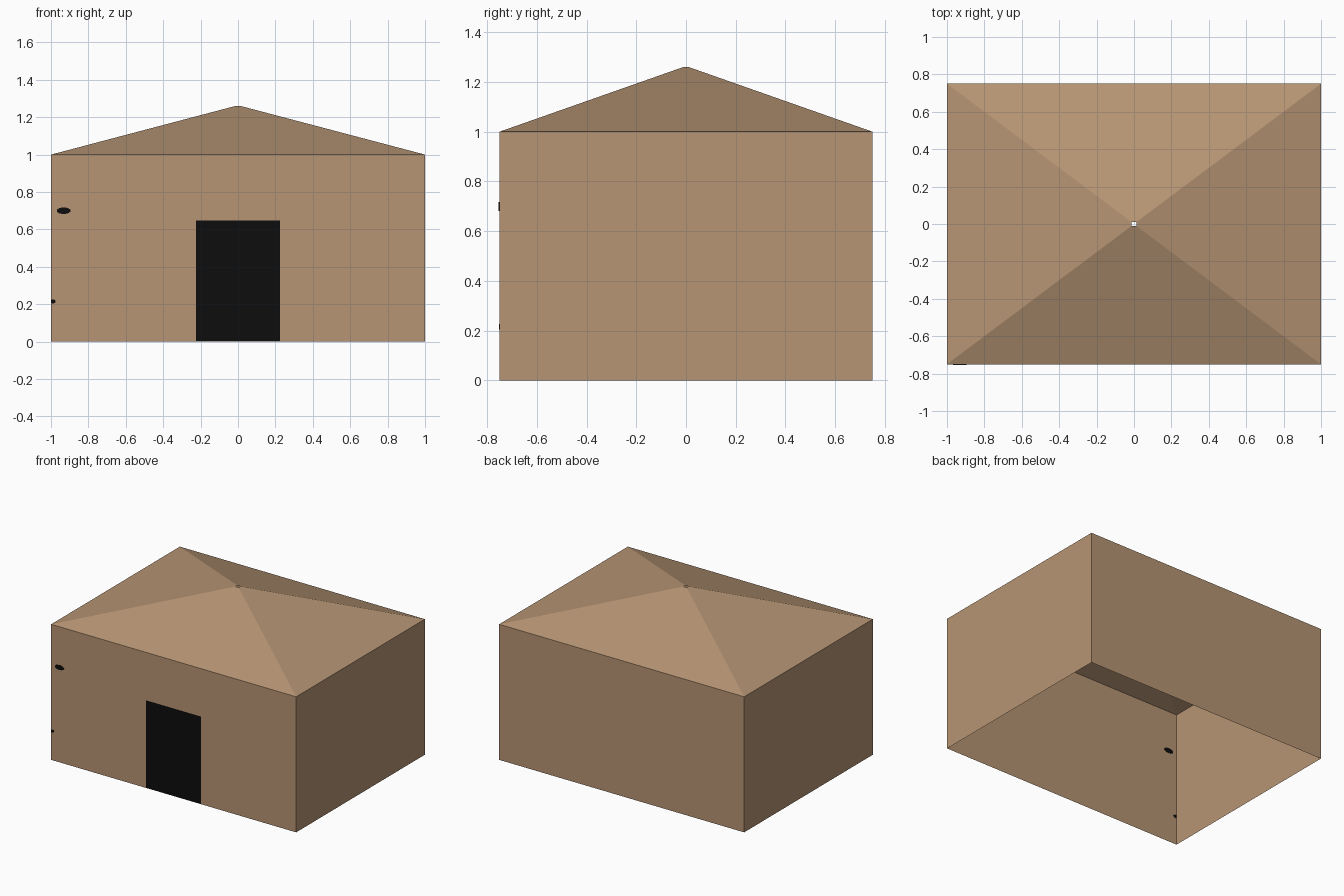
import bpy, bmesh, math
from mathutils import Matrix

if "Cube" in bpy.data.objects:
    bpy.data.objects.remove(bpy.data.objects["Cube"])


def material(name, rgb):
    m = bpy.data.materials.new(name)
    m.diffuse_color = (*rgb, 1)
    m.use_nodes = True
    m.node_tree.nodes["Principled BSDF"].inputs["Base Color"].default_value = m.diffuse_color
    return m


brown = material("mud_brown", (0.47, 0.298, 0.175))
black = material("black", (0.004, 0.004, 0.004))
HX, HY, WALL, PEAK = 1.0, 0.75, 1.0, 1.26


def finish(name, bm, mat):
    bmesh.ops.recalc_face_normals(bm, faces=bm.faces)
    me = bpy.data.meshes.new(name)
    bm.to_mesh(me)
    bm.free()
    me.materials.append(mat)
    ob = bpy.data.objects.new(name, me)
    bpy.context.collection.objects.link(ob)
    return ob


def sleeve(name, low, high, mat):
    """Open four-sided band between two rectangles (half x, half y, z)."""
    bm = bmesh.new()
    rings = [[bm.verts.new((sx * hx, sy * hy, z))
              for sx, sy in ((-1, -1), (1, -1), (1, 1), (-1, 1))]
             for hx, hy, z in (low, high)]
    for i in range(4):
        j = (i + 1) % 4
        bm.faces.new((rings[0][i], rings[0][j], rings[1][j], rings[1][i]))
    return finish(name, bm, mat)


def spot(name, x, z, rx, rz, depth):
    """Thin oval plate set in the front wall, trimmed at the wall corner."""
    bm = bmesh.new()
    bmesh.ops.create_cone(bm, cap_ends=True, segments=10, radius1=1, radius2=1, depth=1)
    bmesh.ops.transform(bm, verts=bm.verts, matrix=Matrix.Translation((x, -HY, z))
                        @ Matrix.Diagonal((rx, depth, rz, 1))
                        @ Matrix.Rotation(math.pi / 2, 4, 'X'))
    for v in bm.verts:
        v.co.x = max(v.co.x, -HX)
    return finish(name, bm, mat=black)


# Single-skin walls with no floor, and a roof open at its tiny peak hole
sleeve("walls", (HX, HY, 0), (HX, HY, WALL), brown)
sleeve("roof", (HX, HY, WALL), (0.014, 0.011, PEAK), brown)

# Dark doorway laid on the outside of the front wall
bm = bmesh.new()
bm.faces.new([bm.verts.new((x, -HY - 0.003, z)) for x, z in
              ((-0.225, 0.003), (0.225, 0.003), (0.225, 0.648), (-0.225, 0.648))])
finish("doorway", bm, black)

# Two small dark marks near the left corner
spot("upper_mark", -0.932, 0.70, 0.038, 0.018, 0.006)
spot("lower_mark", -0.99, 0.215, 0.015, 0.011, 0.004)
